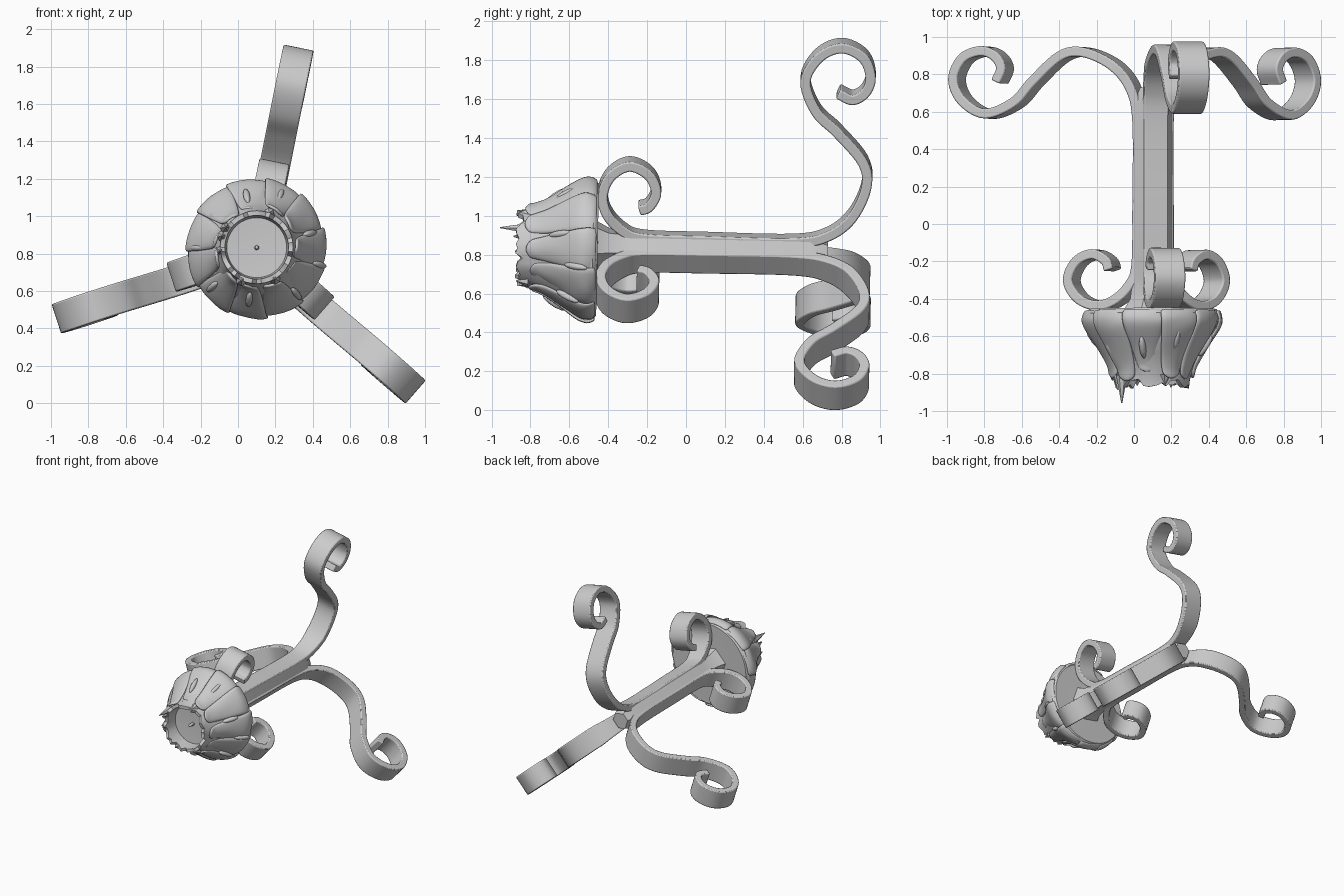
import bpy, bmesh, math, random
from mathutils import Matrix, Vector

random.seed(4)
cube = bpy.data.objects.get("Cube")
if cube:
    bpy.data.objects.remove(cube, do_unlink=True)

# Common axis of the holder: lies along y, tipped slightly up at the front
AXIS = Matrix.Translation((0.1, 0, 0.815)) @ Matrix.Rotation(-0.022, 4, 'X')
ARMS = {"upper": 78.5, "left": -41, "right": 198}


def finish(name, bm, angle=0, smooth=40):
    """Turn a bmesh into an object turned about the axis by angle."""
    bmesh.ops.recalc_face_normals(bm, faces=bm.faces)
    mesh = bpy.data.meshes.new(name)
    bm.to_mesh(mesh)
    bm.free()
    obj = bpy.data.objects.new(name, mesh)
    bpy.context.collection.objects.link(obj)
    obj.matrix_world = AXIS @ Matrix.Rotation(-math.radians(angle), 4, 'Y')
    bpy.ops.object.select_all(action='DESELECT')
    obj.select_set(True)
    bpy.context.view_layer.objects.active = obj
    bpy.ops.object.shade_smooth_by_angle(angle=math.radians(smooth))
    return obj


def spline(points, steps=6):
    """Smooth path through the points."""
    pts = [Vector(p) for p in points]
    pts = [2 * pts[0] - pts[1]] + pts + [2 * pts[-1] - pts[-2]]
    out = []
    for a, b, c, d in zip(pts, pts[1:], pts[2:], pts[3:]):
        for k in range(steps):
            t = k / steps
            out.append(0.5 * (2 * b + (c - a) * t + (2 * a - 5 * b + 4 * c - d) * t**2
                              + (3 * b - a - 3 * c + d) * t**3))
    return out + [pts[-2]]


def ribbon(name, path, angle, thick=0.052):
    """Flat strip swept along a (radius, y) path, narrower along the stem."""
    bm = bmesh.new()
    rings = []
    for i, p in enumerate(path):
        tan = (path[min(i + 1, len(path) - 1)] - path[max(i - 1, 0)]).normalized()
        n = Vector((-tan.y, tan.x)) * thick / 2
        half = 0.066 + 0.016 * min(1, max(0, (p.x - 0.07) / 0.12))
        rings.append([bm.verts.new((q.x, q.y, z)) for q, z in
                      ((p + n, -half), (p + n, half), (p - n, half), (p - n, -half))])
    for r0, r1 in zip(rings, rings[1:]):
        for k in range(4):
            j = (k + 1) % 4
            bm.faces.new((r0[k], r0[j], r1[j], r1[k]))
    bm.faces.new(rings[0])
    bm.faces.new(rings[-1])
    obj = finish(name, bm, angle)
    bev = obj.modifiers.new("soft_edges", 'BEVEL')
    bev.width, bev.segments, bev.limit_method = 0.012, 2, 'ANGLE'


# Three scrolled straps: small curl, stem run, long S-shaped foot
curl = [(0.225, -0.245), (0.245, -0.195), (0.32, -0.16), (0.41, -0.2), (0.455, -0.3),
        (0.4, -0.395), (0.3, -0.435), (0.2, -0.41), (0.115, -0.33), (0.075, -0.22)]
foot = [(0.07, 0.1), (0.07, 0.55), (0.11, 0.73), (0.21, 0.85), (0.37, 0.92),
        (0.5, 0.9), (0.655, 0.765), (0.76, 0.655), (0.92, 0.595), (1.05, 0.665),
        (1.1, 0.78), (1.05, 0.89), (0.95, 0.93), (0.87, 0.905), (0.83, 0.84), (0.86, 0.765)]
for side, ang in ARMS.items():
    ribbon(side + "_scroll_strap", spline(curl + foot), ang)

# Stem core filling the space between the straps
bm = bmesh.new()
corners = sorted(math.radians((a + d) % 360) for a in ARMS.values() for d in (-34, 34))
loops = [[bm.verts.new((r * math.cos(a), y, r * math.sin(a))) for a in corners]
         for r, y in ((0.16, -0.46), (0.125, -0.4), (0.108, -0.28), (0.108, 0.64), (0.07, 0.73))]
for l0, l1 in zip(loops, loops[1:]):
    for k in range(6):
        j = (k + 1) % 6
        bm.faces.new((l0[k], l0[j], l1[j], l1[k]))
bm.faces.new(loops[0])
bm.faces.new(loops[-1])
finish("stem_core", bm)


def lathe(name, profile, sides, ragged=0.0):
    """Revolve a (radius, y) profile round the axis; roughen the front lip."""
    bm = bmesh.new()
    verts = [bm.verts.new((r, y, 0)) for r, y in profile]
    edges = [bm.edges.new(pair) for pair in zip(verts, verts[1:])]
    bmesh.ops.spin(bm, geom=verts + edges, cent=(0, 0, 0), axis=(0, 1, 0),
                   angle=math.tau, steps=sides, use_duplicate=False)
    bmesh.ops.remove_doubles(bm, verts=bm.verts, dist=0.0005)
    jag = [random.uniform(-1, 1) * ragged for _ in range(sides + 1)]
    for v in bm.verts:
        if v.co.y < -0.81:
            turn = math.atan2(v.co.z, v.co.x) / math.tau % 1
            v.co.y += jag[round(turn * sides) % sides]
    return finish(name, bm)


# Cup with a recessed front and a small wick
lathe("cup", [(0, -0.45), (0.15, -0.455), (0.34, -0.455), (0.362, -0.48), (0.355, -0.54),
              (0.25, -0.7), (0.2, -0.81), (0.195, -0.855), (0.17, -0.855),
              (0.16, -0.75), (0, -0.74)], 48, 0.025)
lathe("wick", [(0, -0.73), (0.014, -0.73), (0.01, -0.79), (0, -0.8)], 8)

# Overlapping petals wrapped round the cup
PETALS = 11
rim = spline([(0.35, -0.462), (0.366, -0.51), (0.35, -0.57), (0.275, -0.69),
              (0.222, -0.79), (0.205, -0.85)], 2)
for i in range(PETALS):
    bm = bmesh.new()
    reach = random.uniform(0.84, 1.0)
    flare = random.uniform(0, 0.025)
    lean = random.uniform(-0.06, 0.06)
    rows = []
    for j, p in enumerate(rim):
        s = j / (len(rim) - 1)
        row = []
        for k in range(5):
            u = k / 2 - 1
            a = math.tau * i / PETALS + u * 0.32 * (1 - 0.3 * s**3) + lean * s
            r = p.x + 0.009 * u + flare * s**4 + random.uniform(-1, 1) * 0.004
            y = -0.46 + (p.y + 0.46) * (reach - 0.07 * u * u * s)
            row.append(bm.verts.new((r * math.cos(a), y, r * math.sin(a))))
        rows.append(row)
    for r0, r1 in zip(rows, rows[1:]):
        for k in range(4):
            bm.faces.new((r0[k], r0[k + 1], r1[k + 1], r1[k]))
    obj = finish(f"petal_{i + 1}", bm, smooth=60)
    sol = obj.modifiers.new("thickness", 'SOLIDIFY')
    sol.thickness, sol.offset = 0.018, 0
    obj.modifiers.new("rounding", 'SUBSURF').levels = 1

# Raised drips running down the petals
for i in range(9):
    a = math.tau * (i + random.uniform(0.2, 0.8)) / 9
    y = random.uniform(-0.7, -0.56)
    r = 0.355 + (y + 0.55) * 0.62
    bm = bmesh.new()
    slope = Matrix.Translation((r, y, 0)) @ Matrix.Rotation(-0.57, 4, 'Z')
    bmesh.ops.create_uvsphere(bm, u_segments=10, v_segments=8, radius=1,
                              matrix=slope @ Matrix.Diagonal((0.02, 0.07, 0.018, 1)))
    finish(f"drip_{i + 1}", bm, math.degrees(a), 80)

# Torn points on the front lip
for i, (ang, length, width) in enumerate([(148, 0.15, 0.03), (162, 0.08, 0.03), (185, 0.07, 0.025),
                                          (70, 0.05, 0.03), (245, 0.05, 0.03), (300, 0.06, 0.03)]):
    bm = bmesh.new()
    place = Matrix.Translation((0.195, -0.81 - length / 2, 0)) @ Matrix.Rotation(math.pi / 2, 4, 'X')
    bmesh.ops.create_cone(bm, cap_ends=True, segments=6, radius1=width, radius2=0.003,
                          depth=length, matrix=place)
    finish(f"lip_point_{i + 1}", bm, ang)
